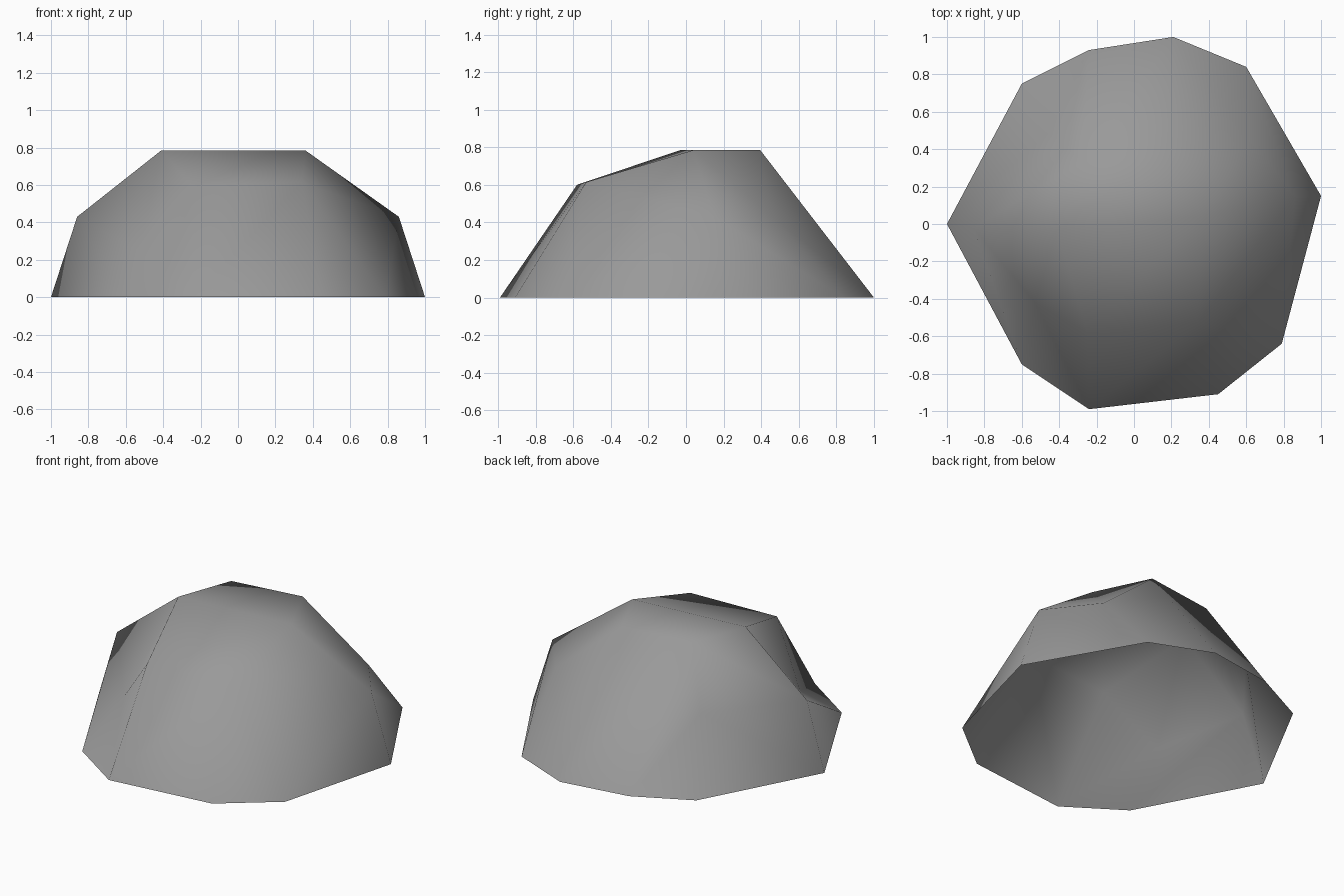
import bpy
import bmesh

cube = bpy.data.objects.get("Cube")
if cube:
    bpy.data.objects.remove(cube, do_unlink=True)

# Grey stone colour
stone = bpy.data.materials.new("grey stone")
stone.use_nodes = True
color = (0.32, 0.32, 0.32, 1.0)
stone.diffuse_color = color
bsdf = next(n for n in stone.node_tree.nodes if n.type == "BSDF_PRINCIPLED")
bsdf.inputs["Base Color"].default_value = color
bsdf.inputs["Roughness"].default_value = 0.9

# Ground outline (a to j), clockwise from the -x tip
outline = [(-1, 0), (-.6, .75), (-.24, .93), (.21, 1), (.6, .84),
           (1, .15), (.79, -.64), (.45, -.91), (-.24, -.99), (-.6, -.75)]
points = {name: (x, y, 0) for name, (x, y) in zip("abcdefghij", outline)}

# Shoulders (L, R, X, Z), front left hollow (W), front brow (M, N), flat crown (S, T, U, V)
MID, TOP = .43, .785
points.update(L=(-.86, -.02, MID), R=(.86, .15, MID),
              X=(.62, .46, MID), Z=(-.45, .49, MID),
              W=(-.53, -.42, .25),
              M=(-.25, -.58, .6), N=(.34, -.53, .615),
              S=(-.41, -.03, TOP), T=(.36, .04, TOP),
              U=(.19, .395, TOP), V=(-.28, .33, TOP))

# Each facet is spelled by its corners; the underside is open
facets = ("STUV MNTS ihNM "            # crown, brow, front
          "LSW SMW MiW ijW jLW Laj "   # front left flank
          "RTN RNg Ngh Rgf "           # front right flank
          "LSV LVZ aLZ abZ Zbc ZcV "   # back left flank
          "VUdc UXd Xed TXU TRX "      # back
          "XRe Rfe")                   # back right flank

bm = bmesh.new()
verts = {name: bm.verts.new(co) for name, co in points.items()}
for facet in facets.split():
    bm.faces.new([verts[c] for c in facet])
bmesh.ops.recalc_face_normals(bm, faces=bm.faces)
if sum(f.normal.z for f in bm.faces) < 0:
    bmesh.ops.reverse_faces(bm, faces=bm.faces)
for face in bm.faces:
    face.smooth = True

mesh = bpy.data.meshes.new("boulder")
bm.to_mesh(mesh)
bm.free()
mesh.materials.append(stone)
boulder = bpy.data.objects.new("boulder", mesh)
bpy.context.collection.objects.link(boulder)
